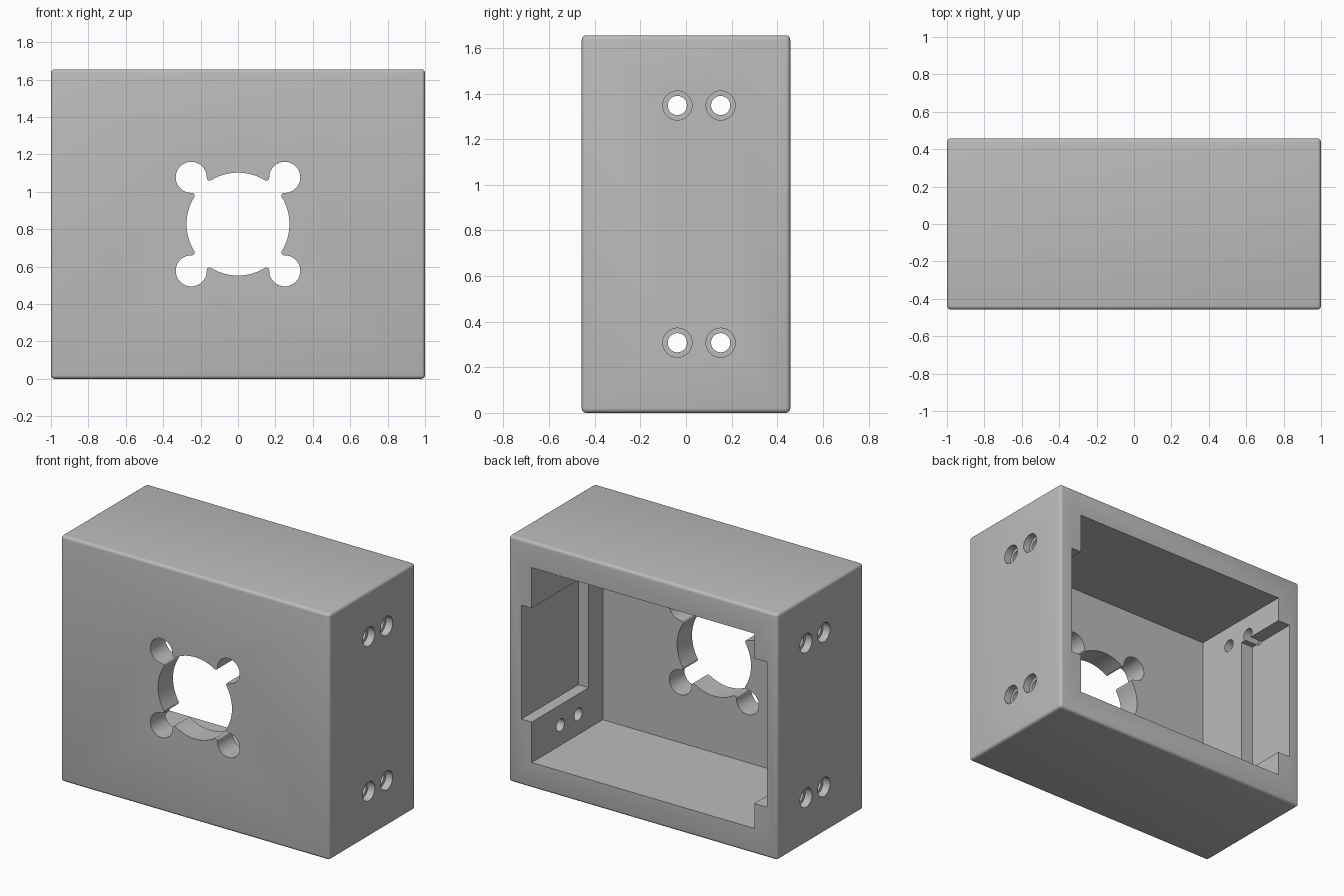
import bpy, bmesh
from math import sin, cos, pi, atan2, hypot, sqrt
from mathutils import Vector

if "Cube" in bpy.data.objects:
    bpy.data.objects.remove(bpy.data.objects["Cube"])

W, D, H = 2.0, 0.914, 1.655
BACK, MID = D / 2, H / 2

grey = bpy.data.materials.new("plain_grey")
grey.use_nodes = True
grey.diffuse_color = (0.5, 0.5, 0.5, 1)
grey.node_tree.nodes["Principled BSDF"].inputs["Base Color"].default_value = (0.5, 0.5, 0.5, 1)


def make_object(name, bm):
    bmesh.ops.recalc_face_normals(bm, faces=bm.faces[:])
    mesh = bpy.data.meshes.new(name)
    bm.to_mesh(mesh)
    bm.free()
    mesh.materials.append(grey)
    obj = bpy.data.objects.new(name, mesh)
    bpy.context.collection.objects.link(obj)
    return obj


def box(name, low, high):
    bm = bmesh.new()
    bmesh.ops.create_cube(bm, size=1)
    low, high = Vector(low), Vector(high)
    for v in bm.verts:
        v.co = (low + high) / 2 + v.co * (high - low)
    return make_object(name, bm)


def prism(name, outline, place, start, end):
    """Extrude a 2D outline from start to end along the axis set by place."""
    bm = bmesh.new()
    face = bm.faces.new([bm.verts.new(place(p, start)) for p in outline])
    moved = bmesh.ops.extrude_face_region(bm, geom=[face])["geom"]
    shift = Vector(place((0, 0), end)) - Vector(place((0, 0), start))
    bmesh.ops.translate(bm, vec=shift, verts=[g for g in moved if isinstance(g, bmesh.types.BMVert)])
    return make_object(name, bm)


def arc(centre, radius, a, b, steps):
    return [(centre[0] + radius * cos(a + (b - a) * i / steps),
             centre[1] + radius * sin(a + (b - a) * i / steps)) for i in range(steps + 1)]


def cut(target, cutter):
    cutter.hide_render = True
    mod = target.modifiers.new("cut", "BOOLEAN")
    mod.operation = "DIFFERENCE"
    mod.solver = "EXACT"
    mod.object = cutter
    bpy.context.view_layer.objects.active = target
    bpy.ops.object.modifier_apply(modifier=mod.name)
    bpy.data.objects.remove(cutter)


def fan_outline():
    """Round opening joined to four corner lobes by small rounded lips."""
    big, lobe, lip, reach = 0.275, 0.083, 0.015, 0.25 * sqrt(2)
    along = (reach**2 + (big + lip)**2 - (lobe + lip)**2) / (2 * reach)
    side = sqrt((big + lip)**2 - along**2)
    swing = atan2(side, along)
    to_lobe = atan2(-side, reach - along)
    lobe_end = atan2(side, along - reach)
    points = []
    for k in range(4):
        turn = pi / 4 + k * pi / 2
        part = arc((along, -side), lip, pi - swing, -to_lobe, 8)
        part += arc((reach, 0), lobe, -lobe_end, lobe_end, 32)[1:]
        part += arc((along, side), lip, to_lobe, swing - pi, 8)[1:]
        part += arc((0, 0), big, swing, pi / 2 - swing, 20)[1:-1]
        points += [(x * cos(turn) - y * sin(turn), x * sin(turn) + y * cos(turn)) for x, y in part]
    return points


# Rounded outer block
case = box("speaker_case", (-W / 2, -BACK, 0), (W / 2, BACK, H))
bm = bmesh.new()
bm.from_mesh(case.data)
bmesh.ops.bevel(bm, geom=bm.edges[:], offset=0.02, segments=4, profile=0.5, affect="EDGES")
bm.to_mesh(case.data)
bm.free()
case.name = "enclosure"

# Cavity open at the back
wall, open_end = 0.172, BACK + 0.1
cut(case, box("cavity", (-W / 2 + wall, BACK - 0.755, wall), (W / 2 - wall, open_end, H - wall)))

# Side recesses: tall and shallow on one side, short and deep on the other
for name, x, half, depth in (("tall_recess", -0.922, 0.488, 0.37), ("deep_recess", 0.904, 0.383, 0.605)):
    inner = 0.7 if x > 0 else -0.7
    cut(case, box(name, (min(x, inner), BACK - depth, MID - half), (max(x, inner), open_end, MID + half)))

# Shaped opening through the front
cut(case, prism("front_opening", fan_outline(), lambda p, t: (p[0], t, MID + p[1]), -BACK - 0.1, -0.2))

# Stepped screw holes through both sides
for sign in (-1, 1):
    for y in (-0.038, 0.152):
        for z in (MID - 0.52, MID + 0.52):
            for radius, inner in ((0.042, 0.7), (0.064, 0.95)):
                ring = arc((y, z), radius, 0, 2 * pi, 40)[:-1]
                cut(case, prism("screw_hole", ring, lambda p, t: (t, p[0], p[1]), sign * inner, sign * 1.1))

# Smooth curved surfaces, sharp edges
bpy.ops.object.select_all(action="DESELECT")
case.select_set(True)
bpy.context.view_layer.objects.active = case
bpy.ops.object.shade_smooth_by_angle(angle=pi / 6)
